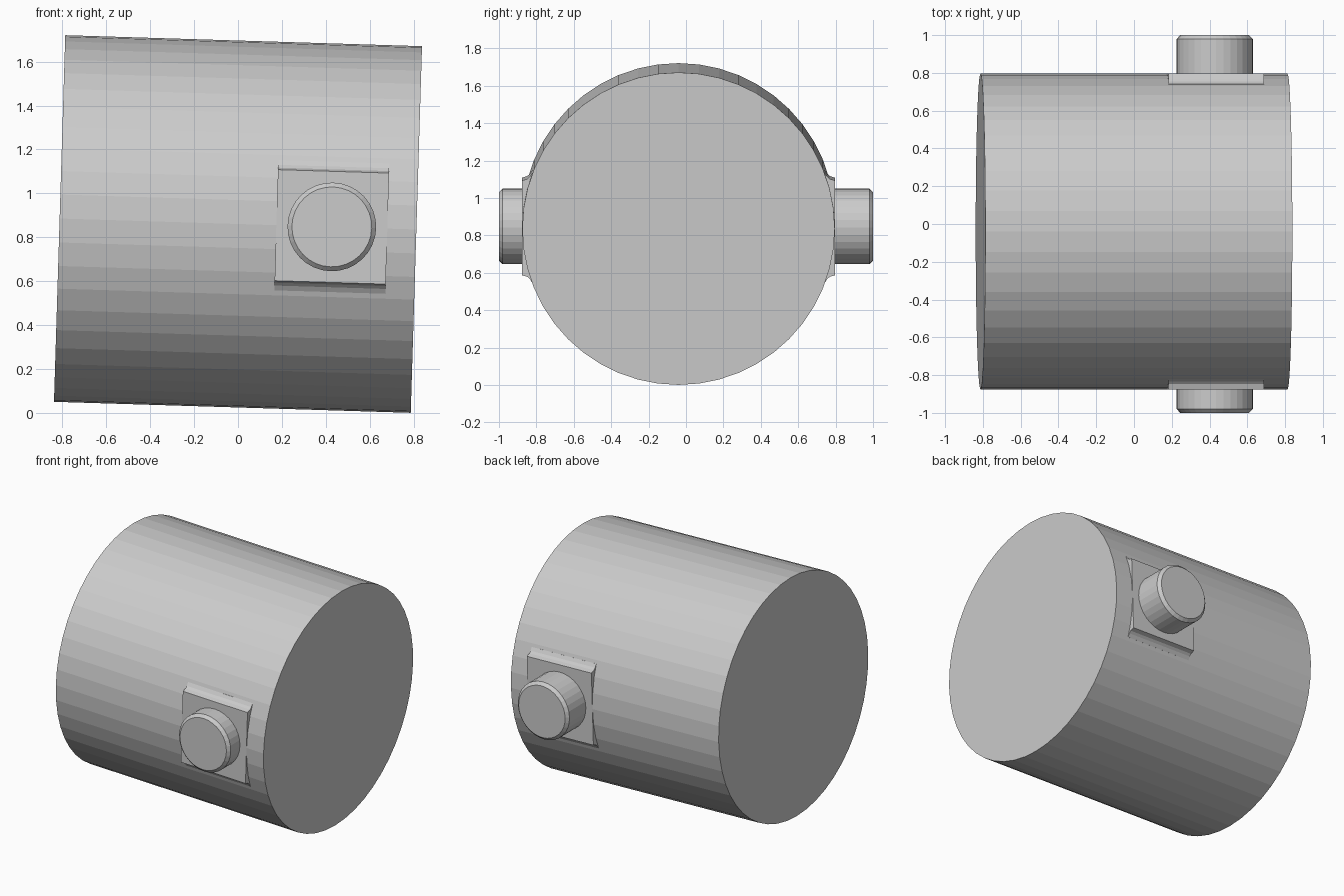
import bpy, bmesh
from math import atan2, cos, sin, pi
from mathutils import Matrix

if "Cube" in bpy.data.objects:
    bpy.data.objects.remove(bpy.data.objects["Cube"])

R, HALF = 0.8355, 0.813            # drum radius, half length
PEG_U, PAD = 0.4277, 0.253         # peg position along the drum, pad half size
CY = -0.04                         # drum centre in y
TILT = Matrix.Translation((0, 0, 0.8605)) @ Matrix.Rotation(atan2(0.05, 1.625), 4, 'Y')


def make(name, sections):
    """Loft a closed list of equal rings, capped at both ends, then tilt it."""
    bm = bmesh.new()
    rings = [[bm.verts.new(p) for p in s] for s in sections]
    n = len(rings[0])
    for a, b in zip(rings, rings[1:]):
        for i in range(n):
            bm.faces.new((a[i], a[(i + 1) % n], b[(i + 1) % n], b[i]))
    bm.faces.new(rings[0])
    bm.faces.new(rings[-1])
    bmesh.ops.recalc_face_normals(bm, faces=bm.faces)
    bm.transform(TILT)
    me = bpy.data.meshes.new(name)
    bm.to_mesh(me)
    bm.free()
    ob = bpy.data.objects.new(name, me)
    bpy.context.collection.objects.link(ob)
    return ob


def circle(r, n):
    return [(r * cos(2 * pi * i / n), r * sin(2 * pi * i / n)) for i in range(n)]


# Main drum lying along x
make("drum", [[(x, CY + a, b) for a, b in circle(R, 48)] for x in (-HALF, HALF)])

# Pad cross-section: flat face with small concave flares onto the drum
half = [(PAD, 0.837), (0.262, 0.808), (0.275, 0.794), (0.297, 0.780), (0.297, 0.70)]
profile = half + [(-v, w) for v, w in reversed(half)]

for side, label, tip in ((-1, "front", 1.0), (1, "back", 1.0)):
    # Square mounting pad
    make(label + "_pad", [[(PEG_U + du, CY + side * w, v) for v, w in profile]
                          for du in (-PAD, PAD)])
    # Round peg with chamfered tip
    make(label + "_peg", [[(PEG_U + a, side * y, b) for a, b in circle(r, 32)]
                          for y, r in ((0.6, 0.202), (tip - 0.02, 0.202), (tip, 0.182))])
